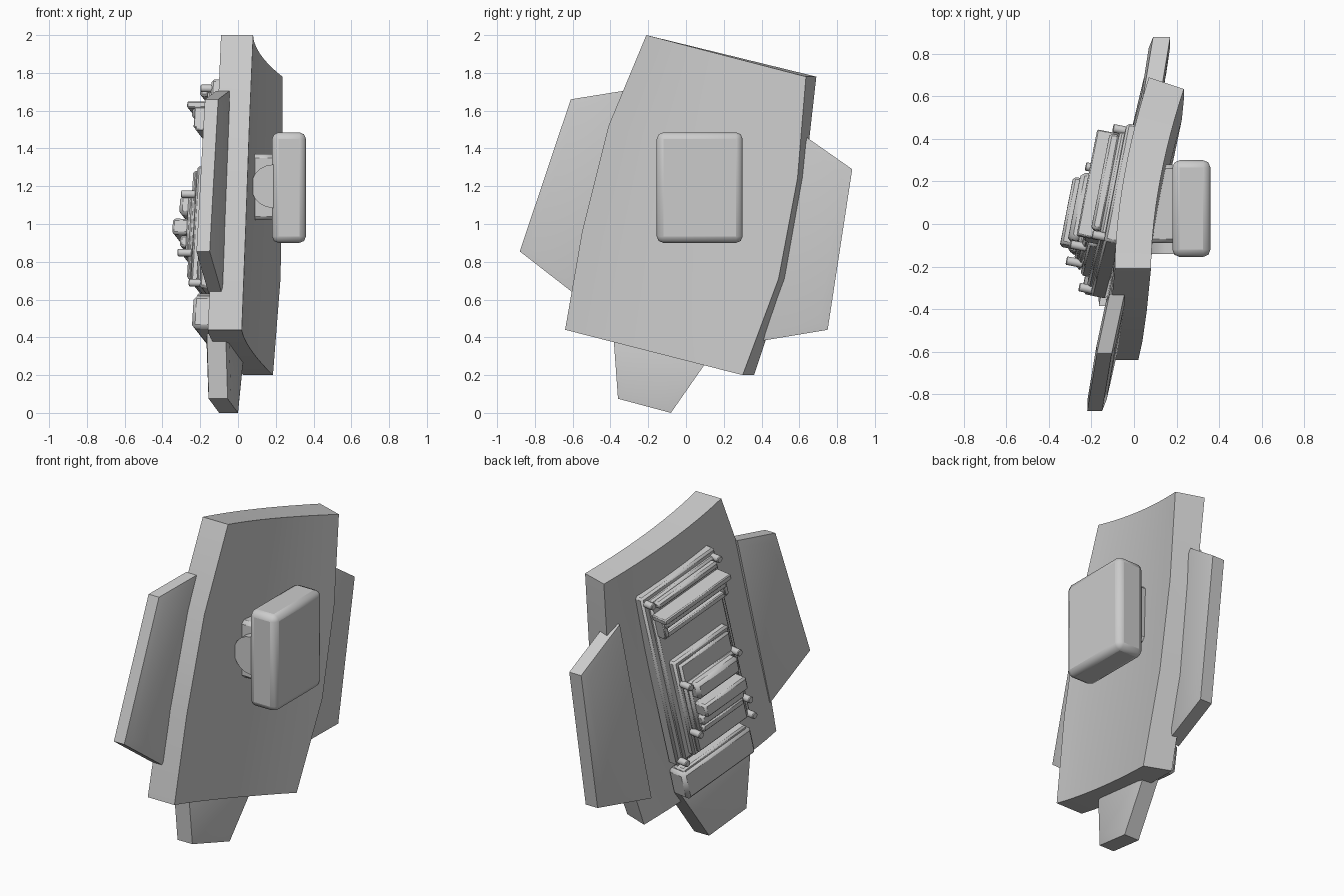
import bpy, bmesh
from math import pi
from mathutils import Matrix, Vector

if "Cube" in bpy.data.objects:
    bpy.data.objects.remove(bpy.data.objects["Cube"])

GREY = (0.6, 0.6, 0.6, 1)
mat = bpy.data.materials.new("plain grey")
mat.use_nodes = True
mat.diffuse_color = GREY
mat.node_tree.nodes["Principled BSDF"].inputs["Base Color"].default_value = GREY


def finish(name, bm, matrix=None, bevel=0, segments=1):
    bmesh.ops.recalc_face_normals(bm, faces=bm.faces)
    mesh = bpy.data.meshes.new(name)
    bm.to_mesh(mesh)
    bm.free()
    mesh.materials.append(mat)
    ob = bpy.data.objects.new(name, mesh)
    bpy.context.collection.objects.link(ob)
    if matrix:
        ob.matrix_world = matrix
    if bevel:
        mod = ob.modifiers.new("edge", "BEVEL")
        mod.width, mod.segments = bevel, segments
    bpy.ops.object.select_all(action="DESELECT")
    ob.select_set(True)
    bpy.context.view_layer.objects.active = ob
    bpy.ops.object.shade_smooth_by_angle(angle=0.5)
    return ob


def box(name, lo, hi, matrix=None, bevel=0, segments=1):
    lo, hi = Vector(lo), Vector(hi)
    bm = bmesh.new()
    bmesh.ops.create_cube(bm, size=1)
    for v in bm.verts:
        v.co = (lo + hi) / 2 + v.co * (hi - lo)
    return finish(name, bm, matrix, bevel, segments)


def cylinder(name, radius, depth, matrix, bevel=0):
    bm = bmesh.new()
    bmesh.ops.create_cone(bm, cap_ends=True, segments=20, radius1=radius,
                          radius2=radius, depth=depth)
    return finish(name, bm, matrix, bevel)


# Curved main shield: rows run top to bottom, front edge to rear edge
COLS = 12
INNER = [  # side facing -x
    ((-0.09, -0.21, 2.0), (0.07, 0.69, 1.78)),
    ((-0.11, -0.41, 1.52), (0.08, 0.63, 1.25)),
    ((-0.135, -0.55, 0.96), (0.07, 0.53, 0.71)),
    ((-0.16, -0.64, 0.44), (0.03, 0.36, 0.20)),
]
OUTER = [  # side facing +x
    ((0.08, -0.21, 2.0), (0.235, 0.635, 1.78)),
    ((0.06, -0.41, 1.52), (0.235, 0.59, 1.24)),
    ((0.04, -0.55, 0.96), (0.225, 0.49, 0.71)),
    ((0.02, -0.64, 0.44), (0.185, 0.30, 0.20)),
]


def build_shield():
    bm = bmesh.new()
    grids = []
    for side in (INNER, OUTER):
        grid = []
        for r, (a, b) in enumerate(side):
            a, b = Vector(a), Vector(b)
            row = []
            for c in range(COLS + 1):
                t = c / COLS
                p = a.lerp(b, t)
                p.x = a.x + (b.x - a.x) * t ** (1.8 - 0.1 * r)
                row.append(bm.verts.new(p))
            grid.append(row)
        for r in range(len(side) - 1):
            for c in range(COLS):
                bm.faces.new((grid[r][c], grid[r][c + 1],
                              grid[r + 1][c + 1], grid[r + 1][c]))
        grids.append(grid)

    def rim(g):
        return (g[0] + [row[-1] for row in g[1:-1]]
                + g[-1][::-1] + [row[0] for row in g[-2:0:-1]])
    ra, rb = rim(grids[0]), rim(grids[1])
    for i in range(len(ra)):
        j = (i + 1) % len(ra)
        bm.faces.new((ra[i], ra[j], rb[j], rb[i]))
    finish("main_shield", bm)


build_shield()


# Side plates: slabs with a softly raised centre on both faces
def slab(name, points, thick):
    bm = bmesh.new()
    near = [bm.verts.new(p) for p in points]
    far = [bm.verts.new(Vector(p) + Vector((thick, 0, 0))) for p in points]
    caps = [bm.faces.new(near), bm.faces.new(far[::-1])]
    n = len(points)
    for i in range(n):
        j = (i + 1) % n
        bm.faces.new((near[i], near[j], far[j], far[i]))
    bmesh.ops.recalc_face_normals(bm, faces=bm.faces)
    bmesh.ops.inset_individual(bm, faces=caps, thickness=0.06, depth=0.01)
    finish(name, bm)


slab("front_wing_plate", [(-0.175, -0.61, 1.66), (-0.115, -0.33, 1.705),
                          (-0.155, -0.59, 0.63), (-0.22, -0.88, 0.855)], 0.07)
slab("rear_wing_plate", [(0.04, 0.58, 1.5), (0.09, 0.88, 1.29),
                         (0.07, 0.75, 0.44), (-0.02, 0.36, 0.375)], 0.08)
slab("lower_tail_plate", [(-0.165, -0.385, 0.42), (-0.155, -0.36, 0.075),
                          (-0.1, -0.08, 0.0), (-0.07, 0.15, 0.33)], 0.1)

# Arm mount on the +x side
box("arm_pad", (0.18, -0.155, 0.9), (0.36, 0.30, 1.485), bevel=0.035, segments=2)
box("mount_block", (0.07, -0.09, 1.02), (0.2, 0.28, 1.37), bevel=0.02)
cylinder("mount_pivot", 0.115, 0.3,
         Matrix.Translation((0.185, 0.01, 1.2)) @ Matrix.Rotation(pi / 2, 4, "X"))

# Tilted frame for the equipment on the -x side: right, up, outward
right = Vector((-0.186, -0.954, 0.238)).normalized()
up = Vector((0.06, 0.242, 0.969))
up = (up - right * up.dot(right)).normalized()
frame = Matrix((right, up, right.cross(up))).transposed().to_4x4()
frame.translation = (-0.11, 0.065, 1.14)


def part(name, half, v0, v1, n0, n1, bevel=0.012, shift=0):
    box(name, (shift - half, v0, n0), (shift + half, v1, n1), frame, bevel)


# Stepped backing plates
part("backing_plate", 0.29, -0.56, 0.575, -0.07, 0.01)
part("backing_step", 0.255, -0.53, 0.545, 0, 0.035)
part("raised_plate", 0.215, -0.51, 0.12, 0.02, 0.075)
part("raised_plate_step", 0.195, -0.49, 0.1, 0.07, 0.1)

# Upper bracket made of bars
part("upper_bar", 0.235, 0.495, 0.54, 0.03, 0.08)
part("bracket_top_bar", 0.26, 0.425, 0.46, 0.03, 0.14, 0.006)
part("bracket_lower_bar", 0.25, 0.305, 0.34, 0.03, 0.09, 0.006)
part("bracket_core", 0.24, 0.375, 0.43, 0.03, 0.115)
for s in (-1, 1):
    part("bracket_end", 0.015, 0.32, 0.44, 0.03, 0.1, 0.005, s * 0.235)

# Central latch
part("latch_base", 0.18, -0.37, -0.02, 0.09, 0.12)
part("latch_upper", 0.165, -0.135, -0.025, 0.1, 0.17, 0.02)
part("latch_bar", 0.165, -0.24, -0.155, 0.1, 0.2)
part("latch_lower", 0.165, -0.31, -0.245, 0.1, 0.155)
part("latch_foot", 0.16, -0.36, -0.315, 0.1, 0.14, 0.01)

# Bottom box
part("bottom_box", 0.27, -0.77, -0.59, -0.08, 0.05, 0.02, -0.03)
part("bottom_box_lip", 0.25, -0.625, -0.575, -0.05, 0.035, 0.01, -0.03)

# Corner pins
for s in (-1, 1):
    for v, r, n in ((0.53, 0.262, 0.03), (-0.53, 0.265, 0.03),
                    (-0.03, 0.192, 0.115), (-0.35, 0.195, 0.115)):
        cylinder("corner_pin", 0.02, 0.08,
                 frame @ Matrix.Translation((s * r, v, n)), 0.004)
